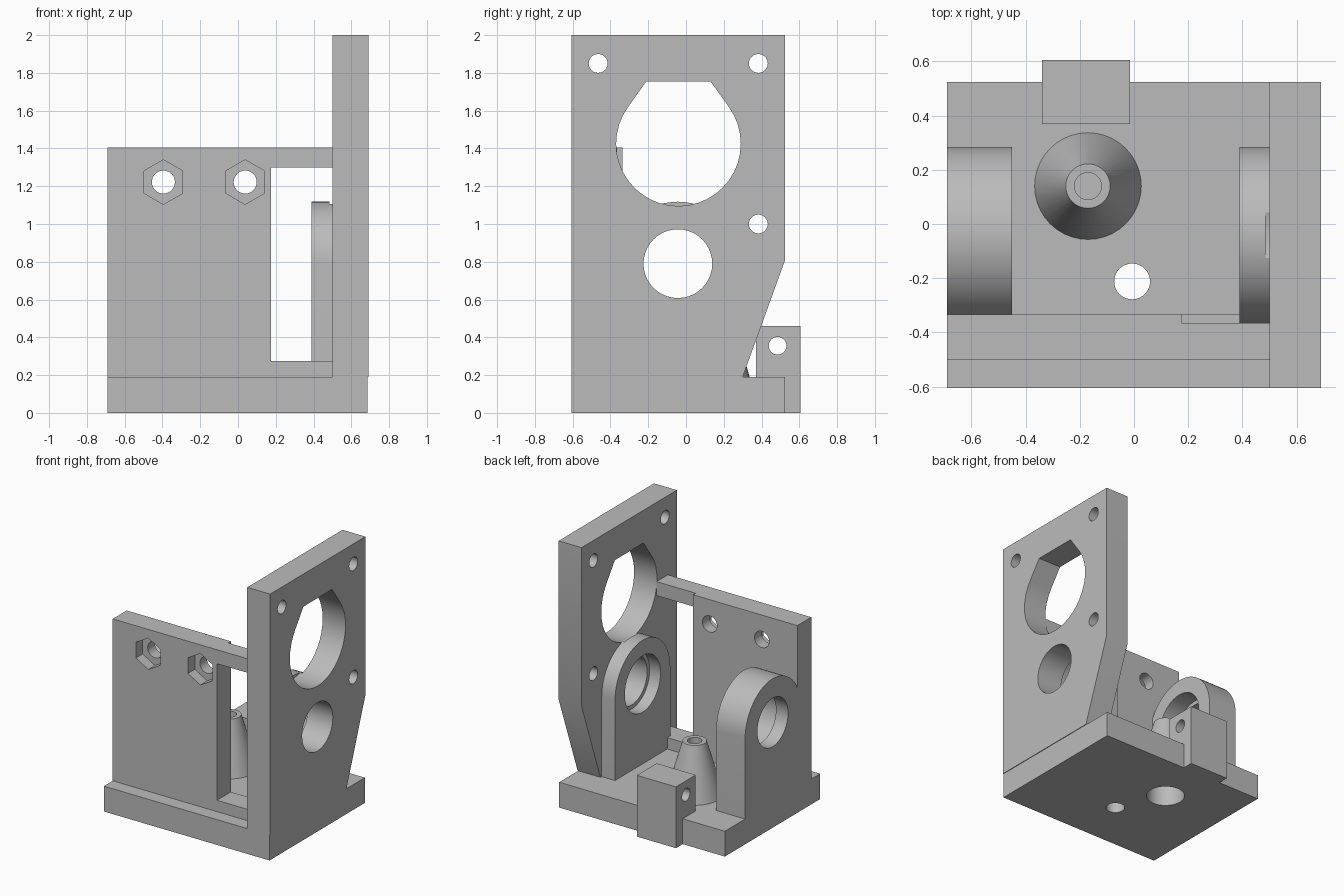
import bpy, bmesh, math
from mathutils import Vector

cube = bpy.data.objects.get("Cube")
if cube:
    bpy.data.objects.remove(cube, do_unlink=True)

grey = bpy.data.materials.new("plain_grey")
grey.use_nodes = True
GREY = (0.5, 0.5, 0.5, 1)
grey.diffuse_color = GREY
grey.node_tree.nodes["Principled BSDF"].inputs["Base Color"].default_value = GREY

# Maps a profile point (u, v) and a depth w to model space
PLACE = {
    "X": lambda u, v, w: Vector((w, u, v)),
    "Y": lambda u, v, w: Vector((u, w, v)),
    "Z": lambda u, v, w: Vector((u, v, w)),
}


def loft(name, axis, start, end, profile, end_profile=None):
    """Solid between two matching profiles along an axis."""
    bm = bmesh.new()
    rings = [[bm.verts.new(PLACE[axis](u, v, w)) for u, v in pts]
             for pts, w in ((profile, start), (end_profile or profile, end))]
    n = len(profile)
    for ring in rings:
        bm.faces.new(ring)
    for i in range(n):
        j = (i + 1) % n
        bm.faces.new((rings[0][i], rings[0][j], rings[1][j], rings[1][i]))
    bmesh.ops.recalc_face_normals(bm, faces=bm.faces)
    mesh = bpy.data.meshes.new(name)
    bm.to_mesh(mesh)
    bm.free()
    mesh.materials.append(grey)
    obj = bpy.data.objects.new(name, mesh)
    bpy.context.collection.objects.link(obj)
    return obj


def rect(u0, u1, v0, v1):
    return [(u0, v0), (u1, v0), (u1, v1), (u0, v1)]


def arc(u, v, r, a0=0, a1=360, n=40):
    """Points on an arc; a full circle leaves out the repeated end point."""
    steps = n if a1 - a0 == 360 else n + 1
    angles = [math.radians(a0 + (a1 - a0) * i / n) for i in range(steps)]
    return [(u + r * math.cos(a), v + r * math.sin(a)) for a in angles]


def cut(obj, *cutters):
    bpy.context.view_layer.objects.active = obj
    for cutter in cutters:
        cutter.hide_render = True
        mod = obj.modifiers.new("cut", "BOOLEAN")
        mod.operation = "DIFFERENCE"
        mod.solver = "EXACT"
        mod.object = cutter
        bpy.ops.object.modifier_apply(modifier=mod.name)
        bpy.data.objects.remove(cutter, do_unlink=True)


def bore(axis, start, end, u, v, r, n=40):
    return loft("cutter", axis, start, end, arc(u, v, r, n=n))


FLOOR = 0.19
AXLE = (-0.043, 0.79)
MOTOR = (-0.04, 1.425)
CONE = (-0.17, 0.14)


def motor_opening():
    """Round opening with a flattened peak."""
    u, v = MOTOR
    pts = arc(u, v, 0.33, 144, 396, 28) + [(u + 0.17, v + 0.33), (u - 0.17, v + 0.33)]
    return loft("cutter", "X", 0.485, 0.8, pts)


def funnel_bore():
    return loft("cutter", "Z", -0.1, 0.32, arc(*CONE, 0.135), arc(*CONE, 0.125))


# Base slab with a vertical hole and the bore under the cone
base = loft("base", "Z", 0, FLOOR, rect(-0.69, 0.685, -0.605, 0.525))
cut(base, bore("Z", -0.1, 0.3, -0.007, -0.212, 0.066), funnel_bore())

# Tall side plate with motor opening, axle hole and screw holes
plate = loft("motor_plate", "X", 0.5, 0.69,
             [(-0.605, FLOOR), (0.3, FLOOR), (0.525, 0.81), (0.525, 2), (-0.605, 2)])
cut(plate, motor_opening(), bore("X", 0.4, 0.8, *AXLE, 0.182),
    *[bore("X", 0.4, 0.8, y, z, 0.05, 24)
      for y, z in ((-0.465, 1.85), (0.383, 1.85), (0.383, 1.0))])

# Front wall with sill, and nut pockets around the bolt holes
wall = loft("front_wall", "Y", -0.5, -0.335,
            [(-0.69, FLOOR), (0.5, FLOOR), (0.5, 0.275), (0.175, 0.275),
             (0.175, 1.405), (-0.69, 1.405)])
for x in (-0.395, 0.038):
    cut(wall, bore("Y", -0.7, -0.2, x, 1.222, 0.061, 32),
        loft("cutter", "Y", -0.7, -0.42, arc(x, 1.222, 0.118, 30, 390, 6)))

# Thinner bar bridging the window
loft("bridge_bar", "Y", -0.5, -0.365, rect(0.175, 0.5, 1.3, 1.405))

# Arched bearing blocks: name, x range, recess x range
for name, x0, x1, r0, r1 in (("right_bearing_block", 0.39, 0.5, 0.3, 0.48),
                             ("left_bearing_block", -0.69, -0.45, -0.59, -0.3)):
    y, z = AXLE
    r = 0.328
    profile = arc(y, z, r, 0, 180, 28) + [(y - r, FLOOR), (y + r, FLOOR)]
    block = loft(name, "X", x0, x1, profile)
    cut(block, bore("X", x0 - 0.1, x1 + 0.1, *AXLE, 0.182),
        bore("X", r0, r1, *AXLE, 0.212))
    if x0 > 0:
        cut(block, motor_opening())

# Hollow cone guide
cone = loft("cone_guide", "Z", FLOOR, 0.585, arc(*CONE, 0.197), arc(*CONE, 0.082))
cut(cone, funnel_bore(), bore("Z", 0.5, 0.8, *CONE, 0.05, 24))

# Hinge tab at the back
tab = loft("hinge_tab", "Z", 0, 0.46, rect(-0.34, -0.015, 0.37, 0.605))
cut(tab, bore("X", -0.6, 0.3, 0.485, 0.355, 0.047, 24))

# Smooth the round surfaces and keep the edges crisp
bpy.ops.object.select_all(action="DESELECT")
for obj in bpy.context.collection.objects:
    if obj.type == "MESH" and grey.name in obj.data.materials:
        obj.select_set(True)
        bpy.context.view_layer.objects.active = obj
bpy.ops.object.shade_smooth_by_angle(angle=math.radians(25))
